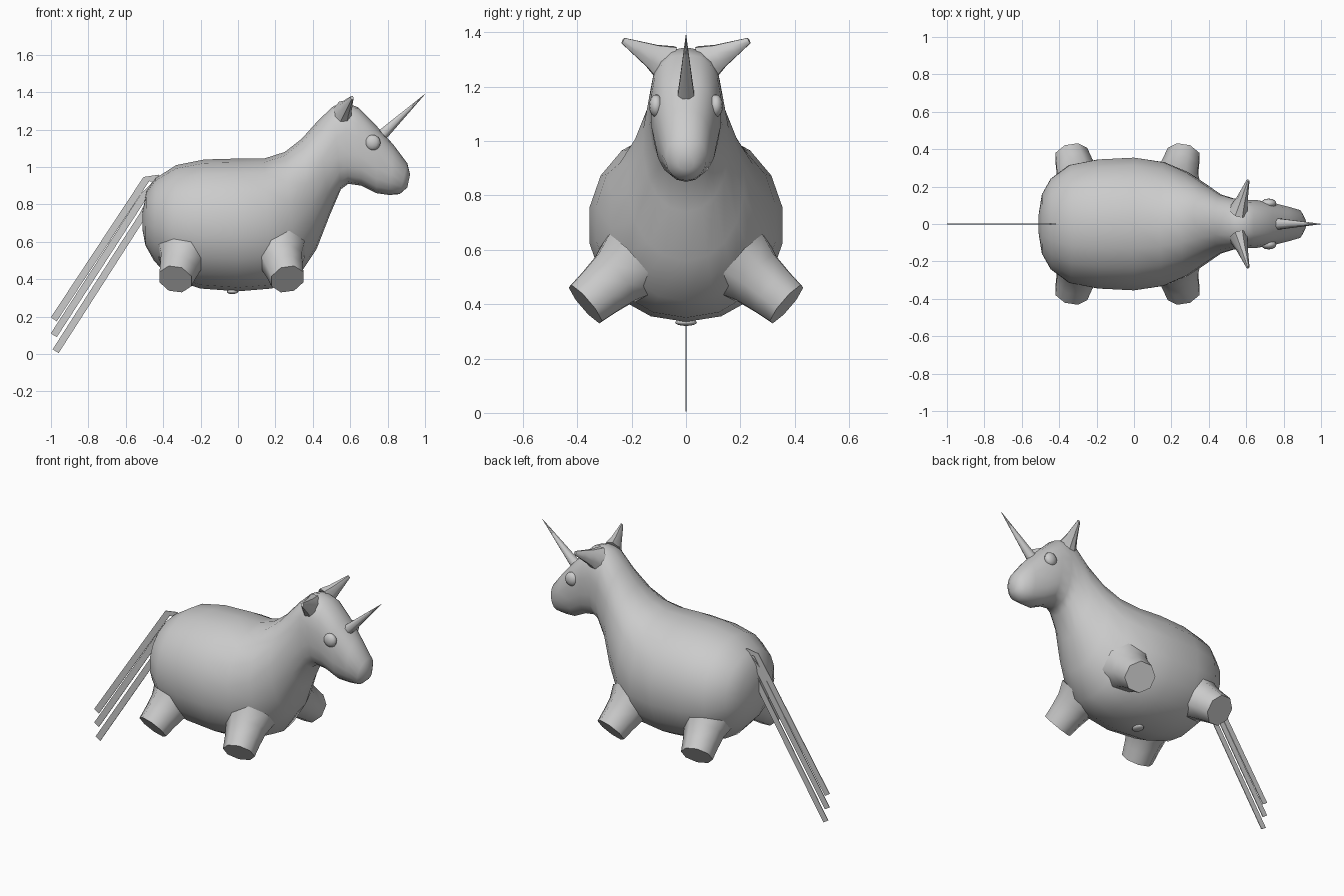
import bpy, bmesh
from math import sin, cos, pi, radians
from mathutils import Vector

old = bpy.data.objects.get("Cube")
if old:
    bpy.data.objects.remove(old, do_unlink=True)

grey = bpy.data.materials.new("plain grey")
grey.use_nodes = True
colour = (0.6, 0.6, 0.6, 1)
grey.diffuse_color = colour
grey.node_tree.nodes["Principled BSDF"].inputs["Base Color"].default_value = colour


def finish(name, bm, angle=50):
    """Turn a bmesh into a smooth, coloured object."""
    bmesh.ops.recalc_face_normals(bm, faces=bm.faces)
    mesh = bpy.data.meshes.new(name)
    bm.to_mesh(mesh)
    bm.free()
    mesh.materials.append(grey)
    obj = bpy.data.objects.new(name, mesh)
    bpy.context.collection.objects.link(obj)
    bpy.ops.object.select_all(action="DESELECT")
    obj.select_set(True)
    bpy.context.view_layer.objects.active = obj
    bpy.ops.object.shade_smooth_by_angle(angle=radians(angle))
    return obj


def loft(name, rings, angle=50):
    """Skin a list of point rings and cap both ends."""
    bm = bmesh.new()
    loops = [[bm.verts.new(p) for p in ring] for ring in rings]
    n = len(loops[0])
    for a, b in zip(loops, loops[1:]):
        for i in range(n):
            j = (i + 1) % n
            bm.faces.new((a[i], a[j], b[j], b[i]))
    bm.faces.new(loops[0])
    bm.faces.new(loops[-1])
    return finish(name, bm, angle)


def oval(centre, u, v, sides, power=2.0):
    """Ring of points; a power above 2 makes it boxier."""
    def soft(c):
        return abs(c) ** (2 / power) * (1 if c >= 0 else -1)
    turns = [2 * pi * (i + 0.5) / sides for i in range(sides)]
    return [centre + u * soft(cos(t)) + v * soft(sin(t)) for t in turns]


def spike(name, start, end, radii, sides, flat=1.0, angle=50):
    """Tapered tube with evenly spaced radii from start to end."""
    start, end = Vector(start), Vector(end)
    axis = (end - start).normalized()
    u = axis.cross(Vector((1, 0, 0))).normalized()
    v = axis.cross(u)
    last = len(radii) - 1
    rings = [oval(start.lerp(end, i / last), u * r, v * r * flat, sides)
             for i, r in enumerate(radii)]
    return loft(name, rings, angle)


def ball(name, centre, size, segments=12):
    bm = bmesh.new()
    bmesh.ops.create_uvsphere(bm, u_segments=segments, v_segments=8, radius=1)
    bmesh.ops.scale(bm, vec=size, verts=bm.verts)
    bmesh.ops.translate(bm, vec=centre, verts=bm.verts)
    return finish(name, bm, 80)


# Body, neck and head: top x z, bottom x z, half width
sections = [
    (-.51, .76, -.51, .66, .05),
    (-.49, .87, -.495, .58, .16),
    (-.44, .94, -.45, .50, .245),
    (-.33, 1.01, -.36, .40, .32),
    (-.18, 1.04, -.20, .35, .35),
    (0, 1.045, 0, .335, .36),
    (.14, 1.045, .18, .35, .335),
    (.25, 1.08, .32, .41, .28),
    (.34, 1.15, .42, .56, .215),
    (.43, 1.25, .49, .74, .16),
    (.51, 1.325, .55, .88, .138),
    (.57, 1.345, .59, .91, .132),
    (.64, 1.32, .66, .90, .13),
    (.74, 1.22, .74, .86, .115),
    (.83, 1.12, .81, .85, .095),
    (.905, 1.02, .865, .855, .075),
    (.92, .96, .905, .89, .03),
]
rings = []
for tx, tz, bx, bz, w in sections:
    top, bottom = Vector((tx, 0, tz)), Vector((bx, 0, bz))
    power = 2.5 if .5 < tx < .8 else 2.1
    rings.append(oval((top + bottom) / 2, Vector((0, w, 0)),
                      (top - bottom) / 2, 18, power))
loft("body", rings, 70)

# Paired parts
for side, s in (("left", 1), ("right", -1)):
    for place, x, lean in (("front", .22, .045), ("rear", -.29, -.045)):
        spike(f"{place}_{side}_leg", (x, s * .2, .545),
              (x + lean, s * .37, .40), (.15, .118, .104, .094), 8)
    spike(f"{side}_ear", (.56, s * .07, 1.285), (.61, s * .232, 1.37),
          (.075, .048, .03, .012), 8, .7)
    ball(f"{side}_eye", (.72, s * .11, 1.13), (.042, .026, .042))

# Horn and belly button
spike("horn", (.765, 0, 1.165), (1, 0, 1.39), (.033, .001), 8)
ball("belly_button", (-.03, 0, .333), (.03, .04, .013))

# Tail: three flat strands
strands = [
    ((-.42, .94), (-.49, .935), (-.985, .185)),
    ((-.42, .93), (-.50, .85), (-.985, .10)),
    ((-.43, .90), (-.51, .74), (-.975, .015)),
]
for i, path in enumerate(strands):
    points = [Vector((x, 0, z)) for x, z in path]
    thick = Vector((0, .002, 0))
    tail_rings = []
    for k, p in enumerate(points):
        run = (points[min(k + 1, 2)] - points[max(k - 1, 0)]).normalized()
        across = Vector((-run.z, 0, run.x)) * .019
        tail_rings.append([p + across + thick, p - across + thick,
                           p - across - thick, p + across - thick])
    loft(f"tail_strand_{i + 1}", tail_rings, 30)
